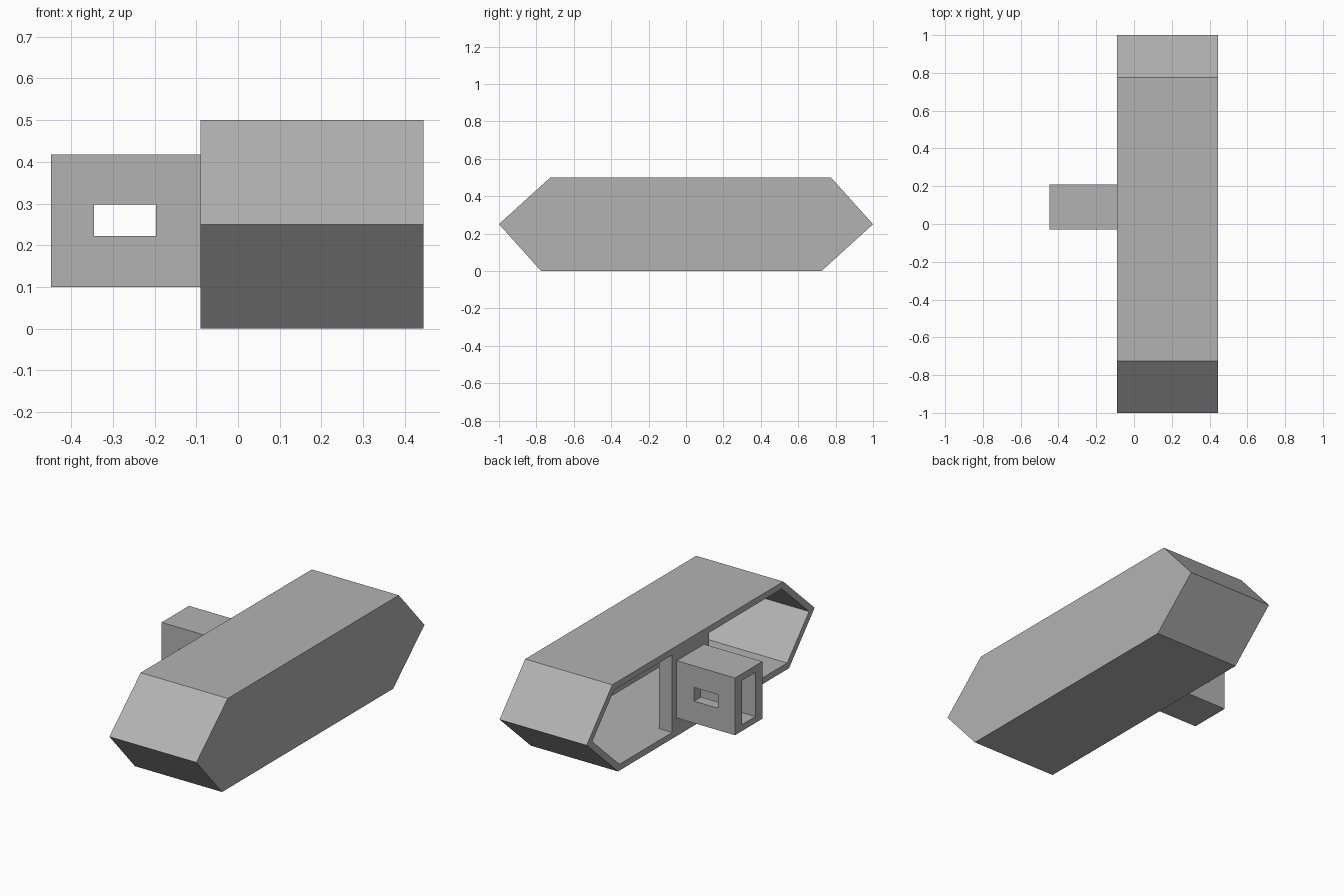
import bpy
import bmesh
from mathutils import Vector

cube = bpy.data.objects.get("Cube")
if cube:
    bpy.data.objects.remove(cube, do_unlink=True)

OPEN_X, BACK_X = -0.09, 0.445   # open side and closed side of the housing
WALL = 0.035

# One plain grey for every part
grey = bpy.data.materials.new("plain_grey")
grey.use_nodes = True
colour = (0.45, 0.45, 0.45, 1)
grey.diffuse_color = colour
grey.node_tree.nodes["Principled BSDF"].inputs["Base Color"].default_value = colour


def add_object(name, bm):
    bmesh.ops.recalc_face_normals(bm, faces=bm.faces)
    mesh = bpy.data.meshes.new(name)
    bm.to_mesh(mesh)
    bm.free()
    mesh.materials.append(grey)
    obj = bpy.data.objects.new(name, mesh)
    bpy.context.collection.objects.link(obj)
    return obj


def add_box(name, low, high):
    low, high = Vector(low), Vector(high)
    bm = bmesh.new()
    bmesh.ops.create_cube(bm, size=1)
    bmesh.ops.scale(bm, vec=high - low, verts=bm.verts)
    bmesh.ops.translate(bm, vec=(low + high) / 2, verts=bm.verts)
    return add_object(name, bm)


def cut(target, cutter):
    cutter.hide_render = True
    mod = target.modifiers.new("cut", "BOOLEAN")
    mod.operation = "DIFFERENCE"
    mod.solver = "EXACT"
    mod.object = cutter
    bpy.context.view_layer.objects.active = target
    bpy.ops.object.modifier_apply(modifier=mod.name)
    bpy.data.objects.remove(cutter, do_unlink=True)


# Housing: six-sided profile, extruded and hollowed from its open side
profile = [(-1, .25), (-.725, .5), (.775, .5), (1, .25), (.725, 0), (-.775, 0)]
bm = bmesh.new()
face = bm.faces.new([bm.verts.new((BACK_X, y, z)) for y, z in profile])
ext = bmesh.ops.extrude_face_region(bm, geom=[face], use_keep_orig=True)
moved = [v for v in ext["geom"] if isinstance(v, bmesh.types.BMVert)]
bmesh.ops.translate(bm, vec=(OPEN_X - BACK_X, 0, 0), verts=moved)
bmesh.ops.recalc_face_normals(bm, faces=bm.faces)
mouth = min(bm.faces, key=lambda f: f.calc_center_median().x)
bmesh.ops.inset_individual(bm, faces=[mouth], thickness=WALL, use_even_offset=True)
inner = bmesh.ops.extrude_discrete_faces(bm, faces=[mouth])["faces"][0]
bmesh.ops.translate(bm, vec=(BACK_X - OPEN_X - WALL, 0, 0), verts=inner.verts)
add_object("housing", bm)

# Mounting plate spanning the middle of the open side
add_box("mounting_plate", (OPEN_X, -.075, WALL), (OPEN_X + .08, .25, .5 - WALL))

# Hollow socket standing out from the plate, with a slot through its sides
socket = add_box("socket", (-.448, -.03, .1), (OPEN_X, .21, .418))
cut(socket, add_box("socket_bore", (-.6, .03, .135), (OPEN_X + .1, .15, .38)))
cut(socket, add_box("socket_slot", (-.345, -.2, .222), (-.197, .4, .298)))
